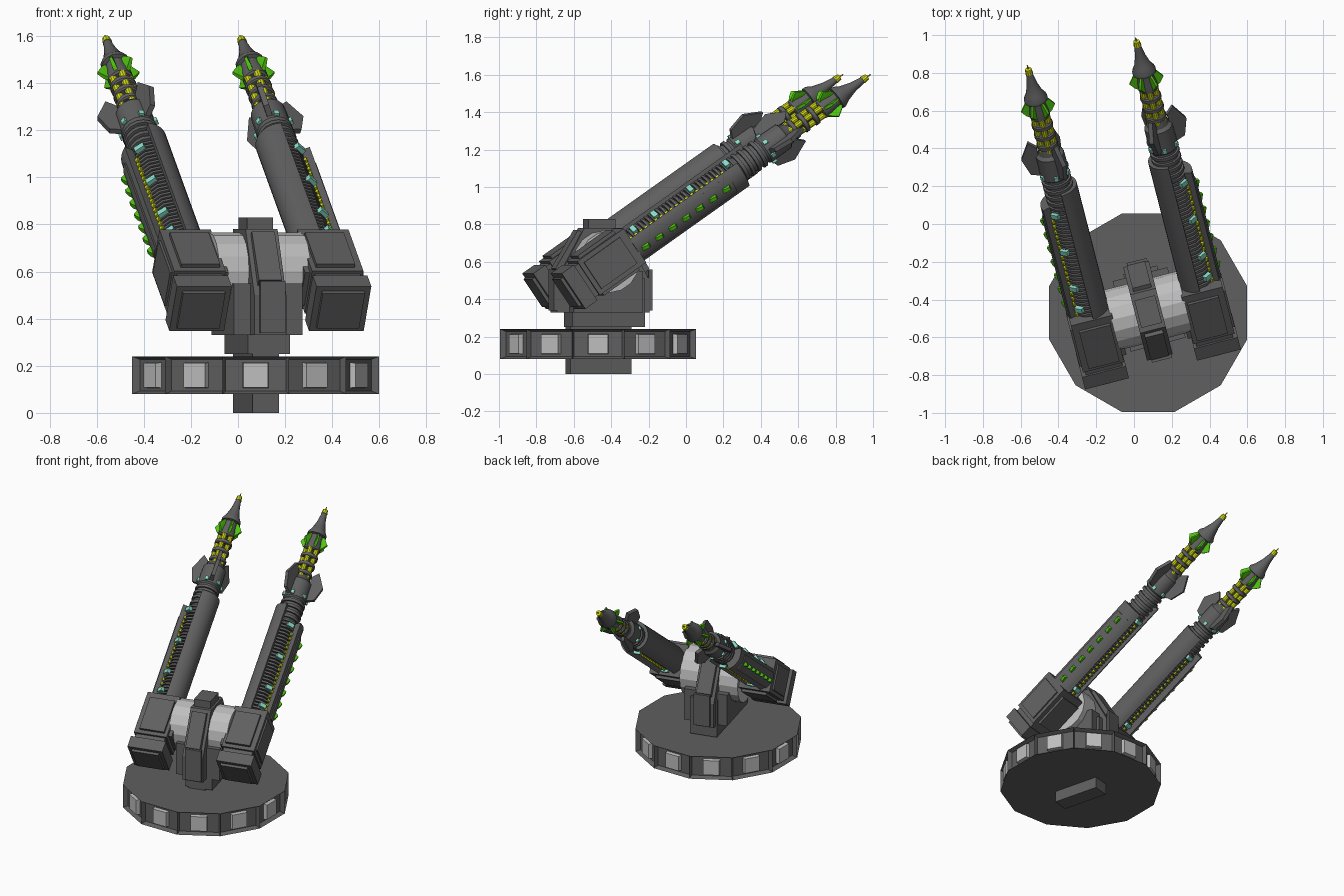
import bpy, bmesh, math
from mathutils import Matrix, Vector

if "Cube" in bpy.data.objects:
    bpy.data.objects.remove(bpy.data.objects["Cube"])

def material(name, rgb):
    m = bpy.data.materials.new(name)
    m.diffuse_color = (*rgb, 1)
    m.use_nodes = True
    m.node_tree.nodes["Principled BSDF"].inputs["Base Color"].default_value = m.diffuse_color
    return m

GREY = material("gunmetal", (0.115, 0.115, 0.115))
DARK = material("dark_grey", (0.085, 0.085, 0.085))
LIGHT = material("light_grey", (0.52, 0.52, 0.52))
YELLOW = material("yellow", (0.66, 0.72, 0.005))
GREEN = material("green", (0.08, 0.55, 0.005))
CYAN = material("pale_cyan", (0.25, 0.72, 0.58))

TURRET = Matrix.Translation((0.075, -0.464, 0)) @ Matrix.Rotation(math.radians(14.4), 4, 'Z')
PITCH = Matrix.Rotation(math.radians(34.5), 4, 'X')

def emit(bm, name, mats, matrix, smooth=False):
    """Turn a bmesh into a placed object."""
    bm = bm.copy()
    bmesh.ops.recalc_face_normals(bm, faces=bm.faces)
    bm.transform(matrix)
    if matrix.determinant() < 0:
        bmesh.ops.reverse_faces(bm, faces=bm.faces)
    me = bpy.data.meshes.new(name)
    bm.to_mesh(me)
    bm.free()
    for m in mats:
        me.materials.append(m)
    ob = bpy.data.objects.new(name, me)
    bpy.context.collection.objects.link(ob)
    if smooth:
        bpy.context.view_layer.objects.active = ob
        ob.select_set(True)
        bpy.ops.object.shade_smooth_by_angle(angle=math.radians(35))
        ob.select_set(False)

def turret(bm, name, mat):
    emit(bm, name, [mat], TURRET)

def gun(bm, name, mat, smooth=False):
    """Place a gun part on both sides; gun axis is +y, tip at the origin, +x outward."""
    for side, label in ((1, "right"), (-1, "left")):
        m = (TURRET @ Matrix.Translation((side * 0.296, 1.422, 1.602)) @ PITCH
             @ Matrix.Diagonal((side, 1, 1, 1)))
        emit(bm, label + "_" + name, [mat], m, smooth)

def box(bm, center, size, rot=None):
    m = Matrix.Translation(center) @ Matrix.Diagonal((*size, 1))
    bmesh.ops.create_cube(bm, size=1, matrix=rot @ m if rot else m)
    return bm

def prism(bm, pts, offset, place):
    """Extrude a 2D outline; place(p, q) maps it to 3D, offset is the sweep."""
    f = bm.faces.new([bm.verts.new(place(*p)) for p in pts])
    r = bmesh.ops.extrude_face_region(bm, geom=[f])
    bmesh.ops.translate(bm, vec=offset,
                        verts=[g for g in r["geom"] if isinstance(g, bmesh.types.BMVert)])
    return bm

def lathe(bm, profile, n=16, cx=0, cz=0):
    """Revolve (distance behind tip, radius) about a line parallel to the gun axis."""
    rings = [[bm.verts.new((cx + r * math.cos(2 * math.pi * i / n), -s, cz + r * math.sin(2 * math.pi * i / n)))
              for i in range(n)] for s, r in profile]
    for a, b in zip(rings, rings[1:]):
        for i in range(n):
            bm.faces.new((a[i], a[(i + 1) % n], b[(i + 1) % n], b[i]))
    bm.faces.new(rings[0])
    bm.faces.new(rings[-1][::-1])
    return bm

def sector(bm, a0, a1, r0, r1, s0, s1, n=8):
    """Curved shell between two angles."""
    ang = [math.radians(a0 + (a1 - a0) * i / n) for i in range(n + 1)]
    pts = [(r1 * math.cos(a), r1 * math.sin(a)) for a in ang]
    pts += [(r0 * math.cos(a), r0 * math.sin(a)) for a in reversed(ang)]
    return prism(bm, pts, (0, s0 - s1, 0), lambda p, q: (p, -s0, q))

def around(deg):
    return Matrix.Rotation(math.radians(-deg), 4, 'Y')

def hull(bm, pts, rot):
    bmesh.ops.convex_hull(bm, input=[bm.verts.new(rot @ Vector(p)) for p in pts])

new = bmesh.new

# Twelve-sided base with raised light panels in deep recesses
bm = new()
bmesh.ops.create_cone(bm, cap_ends=True, segments=12, radius1=0.543, radius2=0.543, depth=0.16,
                      matrix=Matrix.Translation((0.075, -0.47, 0.16)) @ Matrix.Rotation(math.radians(15), 4, 'Z'))
walls = [f for f in bm.faces if abs(f.normal.z) < 0.5]
bmesh.ops.inset_individual(bm, faces=walls, thickness=0.018, depth=-0.03)
for f in walls:
    c = f.calc_center_median()
    f.material_index = 1
    t = Vector((-f.normal.y, f.normal.x, 0))
    n = f.normal.copy()
    bmesh.ops.inset_individual(bm, faces=[f], thickness=0.012, depth=0)
    for v in f.verts:       # narrow the panel to a near-square
        side = 1 if (v.co - c).dot(t) > 0 else -1
        v.co = c + t * side * 0.055 + Vector((0, 0, math.copysign(0.054, v.co.z - c.z)))
    before = set(bm.faces)
    bmesh.ops.inset_individual(bm, faces=[f], thickness=0.004, depth=0.026)
    for g in set(bm.faces) - before:
        g.material_index = 2
    f.material_index = 2
emit(bm, "base_disc", [GREY, GREY, LIGHT], Matrix.Identity(4))

# Centre mount
turret(box(new(), (0, -0.005, 0.13), (0.115, 0.335, 0.26)), "centre_post", GREY)
turret(box(new(), (0.014, 0.025, 0.38), (0.185, 0.4, 0.26)), "lower_block", GREY)
turret(box(new(), (0.008, 0.01, 0.44), (0.3, 0.385, 0.22)), "side_flanges", GREY)
arch = [(-0.25, 0.33), (-0.25, 0.5), (-0.1, 0.78), (0.11, 0.78), (0.26, 0.5), (0.26, 0.33)]
turret(prism(new(), arch, (0.14, 0, 0), lambda p, q: (-0.07, p, q)), "arch", GREY)
bm = new()
for k in (-1, 1):
    plate = [(0.258, 0.565), (0.135, 0.77), (0.112, 0.757), (0.235, 0.54)]
    prism(bm, plate, (0.1, 0, 0), lambda p, q: (-0.05, k * p + 0.005, q))
    box(bm, (0.008, 0.005 + k * 0.262, 0.45), (0.11, 0.02, 0.22))
turret(bm, "arch_plates", GREY)
turret(box(new(), (0, 0, 0.79), (0.113, 0.15, 0.08)), "arch_cap", GREY)
bm = new()
bmesh.ops.create_cone(bm, cap_ends=True, segments=16, radius1=0.165, radius2=0.165, depth=0.4,
                      matrix=Matrix.Translation((0, 0.005, 0.6)) @ Matrix.Rotation(math.pi / 2, 4, 'Y'))
turret(bm, "axle_drum", LIGHT)

# Breech housings
bm = new()
box(bm, (0.006, -1.77, 0), (0.225, 0.31, 0.22))
box(bm, (0.006, -1.945, -0.005), (0.2, 0.06, 0.2))
box(bm, (0.01, -1.995, -0.008), (0.24, 0.08, 0.23))
gun(bm, "breech", GREY)
bm = new()
for a in range(0, 360, 90):
    box(bm, (0.116, -1.78, 0), (0.025, 0.24, 0.17), around(a))
box(bm, (0.01, -2.04, -0.008), (0.185, 0.025, 0.18))
gun(bm, "breech_panels", GREY)

# Barrel core with coil ribs
gun(lathe(new(), [(0.5, 0.02), (0.56, 0.06), (1.65, 0.062)]), "barrel_core", DARK, True)
bm = new()
for i in range(31):
    s = 0.9 + i * 0.024
    lathe(bm, [(s, 0.08), (s + 0.014, 0.08)], 12)
gun(bm, "coil_ribs", GREY)

# Barrel shells
gun(sector(new(), 92, 243, 0.05, 0.1, 0.8, 1.65, 12), "inner_shell", GREY, True)
gun(sector(new(), -62, 22, 0.05, 0.118, 0.9, 1.65), "outer_shell", GREY, True)
gun(sector(new(), -45, 8, 0.1, 0.125, 0.98, 1.62), "outer_rail", GREY, True)

# Collar and stepped rings behind it
collar = [(0.57, 0.06), (0.585, 0.076), (0.72, 0.078), (0.73, 0.068)]
for s in (0.745, 0.785, 0.825, 0.865):
    collar += [(s, 0.068), (s + 0.001, 0.08), (s + 0.02, 0.08), (s + 0.021, 0.068)]
gun(lathe(new(), collar + [(0.93, 0.068)]), "collar", GREY, True)

# Three broad collar fins
bm = new()
fin = [(0.06, 0.53), (0.1, 0.49), (0.155, 0.59), (0.125, 0.69), (0.065, 0.71)]
for a in (112, -8, 246):
    hull(bm, [(r, -s, h) for r, s in fin for h in (-0.012, 0.012)], around(a))
gun(bm, "collar_fins", GREY)

# Muzzle: thin core, rings, nose cone
gun(lathe(new(), [(0.3, 0.018), (0.6, 0.018)], 10), "muzzle_core", GREY, True)
bm = new()
for s in (0.375, 0.44, 0.505):
    lathe(bm, [(s, 0.05), (s + 0.005, 0.057), (s + 0.025, 0.057), (s + 0.03, 0.05)])
gun(bm, "muzzle_rings", GREY, True)
nose = [(0.045, 0.016), (0.12, 0.028), (0.18, 0.046), (0.21, 0.063), (0.228, 0.063), (0.232, 0.046),
        (0.26, 0.046), (0.3, 0.054), (0.335, 0.054), (0.342, 0.045)]
gun(lathe(new(), nose), "nose_cone", GREY, True)
gun(lathe(new(), [(0, 0.003), (0.022, 0.005), (0.024, 0.017), (0.054, 0.021)], 10), "tip", YELLOW, True)

# Yellow rods between the rings
bm = new()
for i in range(5):
    a = math.radians(90 + i * 72)
    lathe(bm, [(0.33, 0.017), (0.59, 0.017)], 10, 0.037 * math.cos(a), 0.037 * math.sin(a))
gun(bm, "muzzle_rods", YELLOW, True)

# Green muzzle blades
bm = new()
blade = [(0.04, -0.225, 0.006), (0.062, -0.235, 0.006), (0.092, -0.28, 0.006), (0.07, -0.31, 0.009),
         (0.045, -0.33, 0.009)]
for i in range(6):
    hull(bm, [(r, s, k * h) for r, s, h in blade for k in (-1, 1)], around(i * 60))
gun(bm, "muzzle_blades", GREEN)

# Green studs along the outer rail
bm = new()
stud = [(0.118, 0, 0.015), (0.118, 0.058, 0.015), (0.144, 0.014, 0.009), (0.136, 0.04, 0.01)]
for i in range(7):
    hull(bm, [(x, -1.0 - i * 0.09 - y, k * z) for x, y, z in stud for k in (-1, 1)], around(-18))
gun(bm, "rail_studs", GREEN)

# Yellow dots in the channels, tucked beside the outer shell
bm = new()
for a, x in ((28, 0.082), (-90, 0.082)):
    for i in range(19):
        box(bm, (x, -0.99 - i * 0.034, 0), (0.014, 0.018, 0.014), around(a))
gun(bm, "channel_lights", YELLOW)

# Cyan clamps in the channels and around the collar
bm = new()
for a, places in ((50, (0.94, 1.18, 1.42, 1.56)), (-90, (0.95, 1.57))):
    for s in places:
        box(bm, (0.084, -s, 0), (0.024, 0.028, 0.045), around(a))
for a in (30, 90, 150, 210, 270, 330):
    box(bm, (0.078, -0.7, 0), (0.02, 0.025, 0.022), around(a))
gun(bm, "clamps", CYAN)
